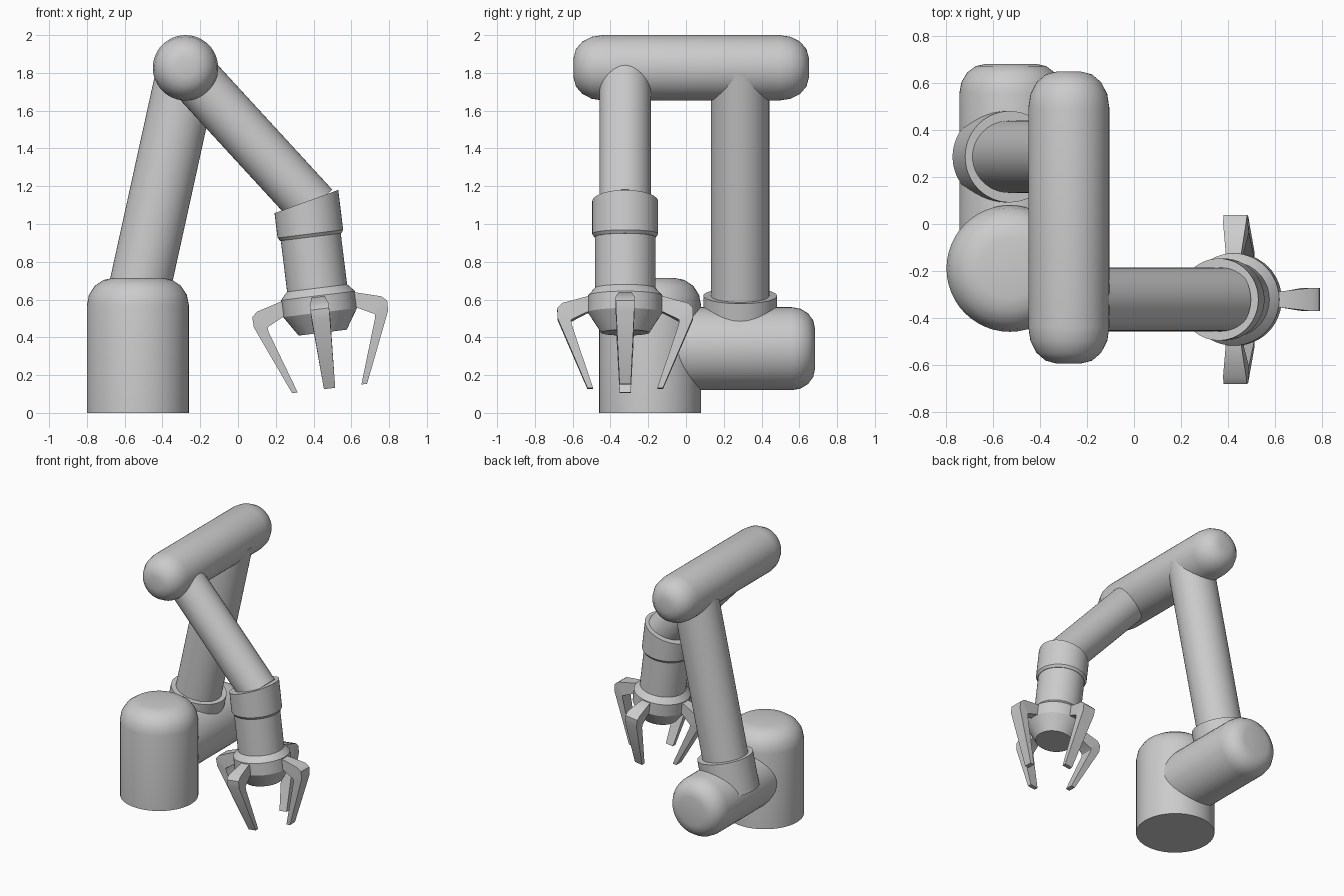
import bpy, bmesh, math
from mathutils import Matrix, Vector

if "Cube" in bpy.data.objects:
    bpy.data.objects.remove(bpy.data.objects["Cube"])

SIDES = 48


def finish(bm, name, matrix):
    bm.transform(matrix)
    bmesh.ops.recalc_face_normals(bm, faces=bm.faces)
    me = bpy.data.meshes.new(name)
    bm.to_mesh(me)
    bm.free()
    ob = bpy.data.objects.new(name, me)
    bpy.context.collection.objects.link(ob)
    bpy.ops.object.select_all(action='DESELECT')
    ob.select_set(True)
    bpy.context.view_layer.objects.active = ob
    bpy.ops.object.shade_smooth_by_angle(angle=math.radians(30))
    return ob


def lathe(profile, squash=1.0):
    """Closed solid of revolution about z from (radius, height) points."""
    bm = bmesh.new()
    rings = []
    for r, h in profile:
        rings.append([bm.verts.new((r * math.cos(a), r * squash * math.sin(a), h))
                      for a in (2 * math.pi * i / SIDES for i in range(SIDES))])
    for lo, hi in zip(rings, rings[1:]):
        for i in range(SIDES):
            j = (i + 1) % SIDES
            bm.faces.new((lo[i], lo[j], hi[j], hi[i]))
    bm.faces.new(rings[0])
    bm.faces.new(rings[-1])
    return bm


def dome(r, end, dr, dh, flip=1, n=4):
    """Rounded shoulder running from the full radius to a small flat cap."""
    pts = [(r - dr + dr * math.cos(k * math.pi / 2 / n),
            end - flip * dh * (1 - math.sin(k * math.pi / 2 / n))) for k in range(n + 1)]
    return pts if flip > 0 else pts[::-1]


def frame(loc, angle, axis='Y'):
    return Matrix.Translation(loc) @ Matrix.Rotation(angle, 4, axis)


# base and shoulder
ARM_Y = -0.322
finish(lathe([(.27, 0)] + dome(.27, .715, .143, .145)), "base",
       Matrix.Translation((-.53, -.19, 0)))
along_y = -math.pi / 2
finish(lathe([(.22, -.19)] + dome(.22, .683, .113, .125)), "shoulder",
       frame((-.525, 0, .34), along_y, 'X'))

# upper arm and its collar
arm = frame((-.53, .287, .62), math.atan(.22))
finish(lathe([(.195, -.25), (.195, 0)]), "upper_arm_collar", arm)
finish(lathe([(.163, -.2), (.163, 1.24)], .945), "upper_arm", arm)

# elbow bar
finish(lathe(dome(.173, -.595, .12, .155, -1) + dome(.173, .65, .12, .155)), "elbow",
       frame((-.278, 0, 1.827), along_y, 'X'))

# forearm
finish(lathe([(.136, 0), (.136, 1.0)]), "forearm",
       frame((-.278, ARM_Y, 1.827), math.pi - .743))

# wrist collar with a slanted top
hand = frame((.385, ARM_Y, .933), math.pi - .1235)
bm = lathe([(.175, -.4), (.175, -.015), (.163, .002)])
bm.transform(hand)
cut = bmesh.ops.bisect_plane(bm, geom=bm.verts[:] + bm.edges[:] + bm.faces[:],
                             plane_co=(.2, 0, 1.06), plane_no=(-.342, 0, .94),
                             clear_outer=True)
bmesh.ops.holes_fill(bm, edges=[e for e in bm.edges if e.is_boundary], sides=0)
finish(bm, "wrist_collar", Matrix())

# wrist and gripper hub
finish(lathe([(.16, -.1), (.16, .3)]), "wrist", hand)
finish(lathe([(.155, .27), (.165, .279), (.197, .315), (.197, .405), (.128, .512)]),
       "gripper_hub", hand)

# four bent fingers: (outer u, outer t, inner u, inner t, half width)
STATIONS = [(.12, .315, .12, .405, .033), (.20, .322, .20, .405, .034),
            (.333, .36, .283, .447, .05), (.36, .386, .286, .452, .05),
            (.358, .44, .283, .475, .048), (.20, .81, .17, .81, .03)]
for k in range(4):
    bm = bmesh.new()
    rows = [[bm.verts.new(p) for p in ((uo, -w, to), (uo, w, to), (ui, w, ti), (ui, -w, ti))]
            for uo, to, ui, ti, w in STATIONS]
    for a, b in zip(rows, rows[1:]):
        for i in range(4):
            j = (i + 1) % 4
            bm.faces.new((a[i], a[j], b[j], b[i]))
    bm.faces.new(rows[0])
    bm.faces.new(rows[-1])
    finish(bm, f"finger_{k + 1}", hand @ Matrix.Rotation(k * math.pi / 2, 4, 'Z'))
